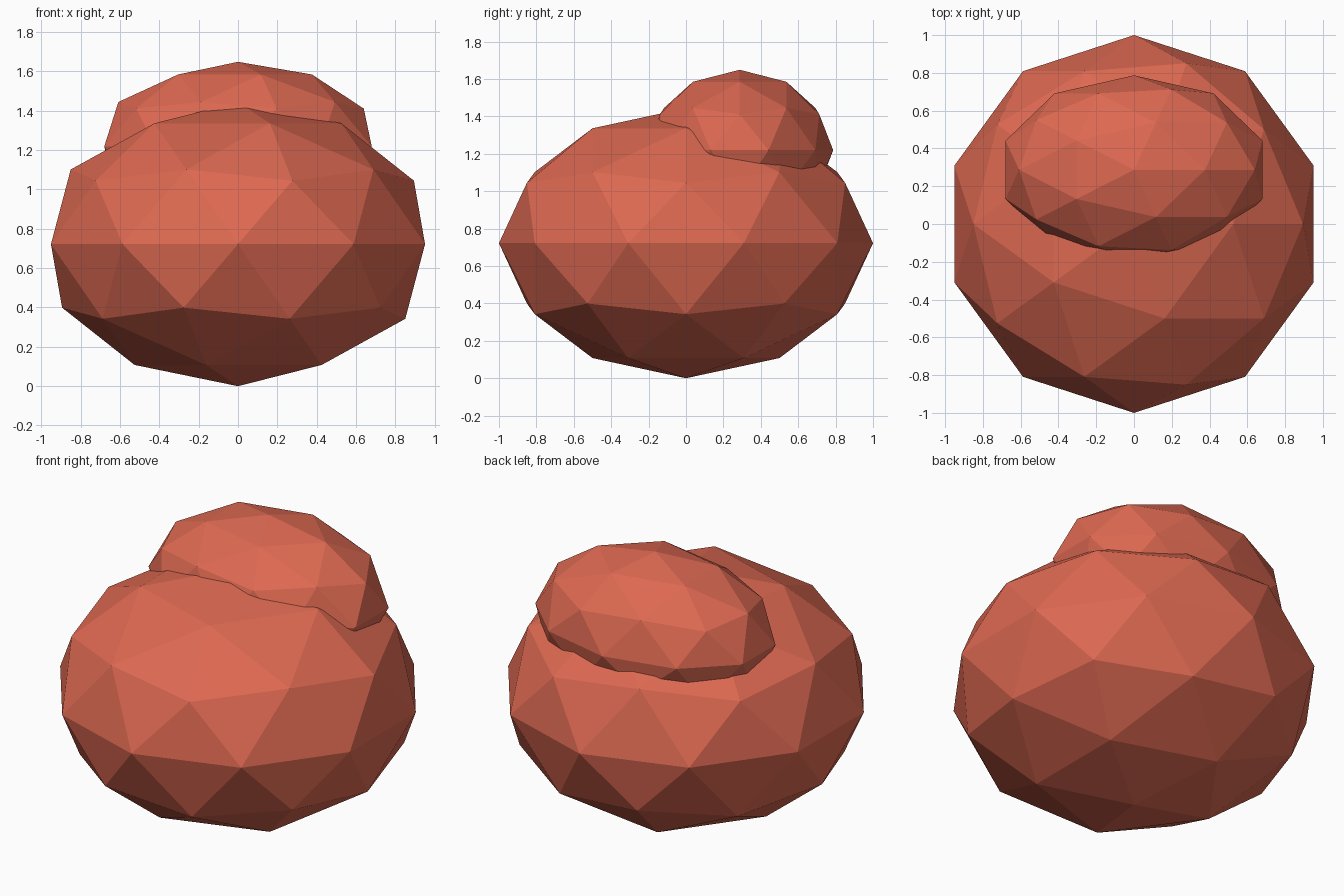
import bpy

if "Cube" in bpy.data.objects:
    bpy.data.objects.remove(bpy.data.objects["Cube"])

# Single flat colour
red = bpy.data.materials.new("warm red")
red.diffuse_color = (0.72, 0.14, 0.083, 1.0)
red.use_nodes = True
red.node_tree.nodes["Principled BSDF"].inputs["Base Color"].default_value = red.diffuse_color


def blob(name, centre, scale):
    """Flat-shaded 80-face squashed ball."""
    bpy.ops.mesh.primitive_ico_sphere_add(subdivisions=2, radius=1, location=centre)
    ob = bpy.context.object
    ob.name = name
    ob.scale = scale
    bpy.ops.object.transform_apply(location=False, rotation=False, scale=True)
    ob.data.materials.append(red)
    return ob


# Large lower body and the smaller lump sunk into its top, towards the back
blob("body", (0, 0, 0.722), (1, 1, 0.722))
blob("upper_lump", (0, 0.287, 1.219), (0.715, 0.5, 0.43))
